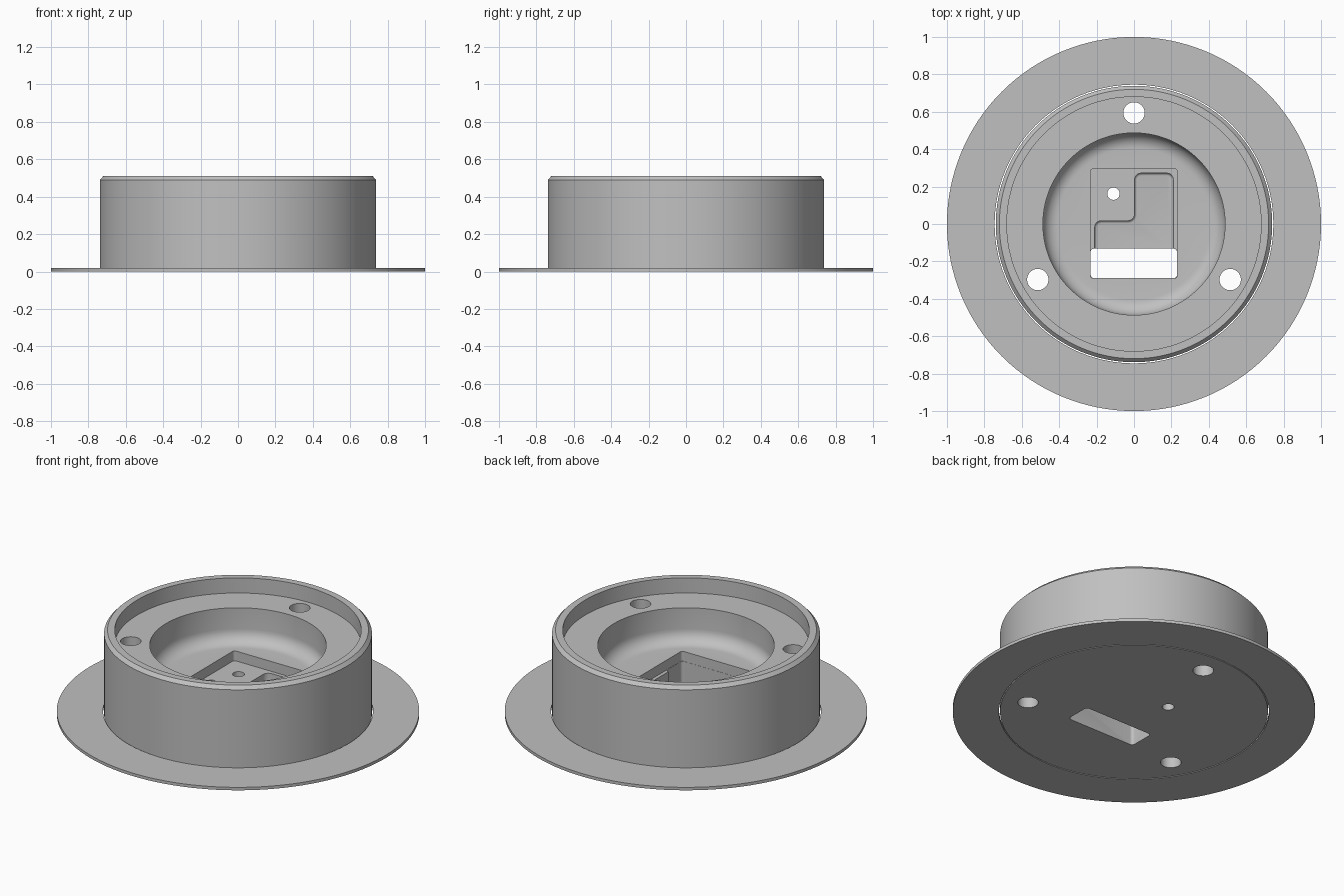
import bpy, bmesh, math

cube = bpy.data.objects.get("Cube")
if cube:
    bpy.data.objects.remove(cube, do_unlink=True)

SEG = 128
grey = bpy.data.materials.new("plain_grey")
grey.use_nodes = True
COLOR = (0.53, 0.53, 0.53, 1)
grey.diffuse_color = COLOR
grey.node_tree.nodes["Principled BSDF"].inputs["Base Color"].default_value = COLOR


def make_object(name, bm):
    bmesh.ops.recalc_face_normals(bm, faces=bm.faces)
    mesh = bpy.data.meshes.new(name)
    bm.to_mesh(mesh)
    bm.free()
    mesh.materials.append(grey)
    obj = bpy.data.objects.new(name, mesh)
    bpy.context.collection.objects.link(obj)
    return obj


def lathe(name, profile, closed=False):
    """Spin an (r, z) profile about the z axis."""
    bm = bmesh.new()
    verts = [bm.verts.new((r, 0, z)) for r, z in profile]
    pairs = list(zip(verts, verts[1:]))
    if closed:
        pairs.append((verts[-1], verts[0]))
    edges = [bm.edges.new(p) for p in pairs]
    bmesh.ops.spin(bm, geom=verts + edges, cent=(0, 0, 0), axis=(0, 0, 1),
                   angle=math.tau, steps=SEG, use_merge=True)
    bmesh.ops.remove_doubles(bm, verts=bm.verts, dist=1e-5)
    return make_object(name, bm)


def prism(name, outline, z0, z1, corner, floor_fillet=0):
    """Extrude an outline with rounded corners and an optional floor fillet."""
    bm = bmesh.new()
    base = bm.faces.new([bm.verts.new((x, y, z0)) for x, y in outline])
    top = bmesh.ops.extrude_face_region(bm, geom=[base], use_keep_orig=True)
    bmesh.ops.translate(bm, vec=(0, 0, z1 - z0),
                        verts=[v for v in top["geom"] if isinstance(v, bmesh.types.BMVert)])
    bmesh.ops.recalc_face_normals(bm, faces=bm.faces)
    upright = [e for e in bm.edges if abs(e.verts[0].co.z - e.verts[1].co.z) > 0.01]
    bmesh.ops.bevel(bm, geom=upright, offset=corner, segments=5, profile=0.5, affect='EDGES')
    if floor_fillet:
        low = [e for e in bm.edges if all(v.co.z < z0 + 1e-4 for v in e.verts)]
        bmesh.ops.bevel(bm, geom=low, offset=floor_fillet, segments=4, profile=0.5, affect='EDGES')
    return make_object(name, bm)


def drill(name, x, y, radius):
    bm = bmesh.new()
    bmesh.ops.create_cone(bm, cap_ends=True, segments=40, radius1=radius, radius2=radius, depth=2)
    bmesh.ops.translate(bm, verts=bm.verts, vec=(x, y, 0))
    return make_object(name, bm)


def rectangle(x0, x1, y0, y1):
    return [(x0, y0), (x1, y0), (x1, y1), (x0, y1)]


# Thin flange around the base, with a hairline gap to the body
flange = lathe("flange", [(0.745, 0), (1, 0), (1, 0.018), (0.745, 0.018)], closed=True)

# Round body: chamfered rim, ledge and a bowl with a filleted floor
FLOOR, BOWL, FILLET = 0.21, 0.487, 0.08
fillet = [(BOWL - FILLET + FILLET * math.cos(a), FLOOR + FILLET - FILLET * math.sin(a))
          for a in (i * math.pi / 16 for i in range(9))]
body = lathe("body", [(0, 0), (0.739, 0), (0.739, 0.49), (0.72, 0.51), (0.68, 0.51),
                      (0.68, 0.418), (BOWL, 0.418)] + fillet + [(0, FLOOR)])

# Pocket, stepped deeper recess, through slot and drilled holes
cutters = [
    prism("pocket_cutter", rectangle(-0.233, 0.231, -0.29, 0.295), 0.15, 0.6, 0.015),
    prism("step_cutter", [(-0.21, -0.2), (0.21, -0.2), (0.21, 0.272), (0.003, 0.272),
                          (0.003, 0.017), (-0.21, 0.017)], 0.08, 0.5, 0.035, 0.014),
    prism("slot_cutter", rectangle(-0.232, 0.23, -0.289, -0.132), -0.2, 0.4, 0.018),
    drill("small_hole_cutter", -0.11, 0.162, 0.033),
]
for i in range(3):
    a = math.radians(90 + 120 * i)
    cutters.append(drill("mount_hole_cutter", 0.594 * math.cos(a), 0.594 * math.sin(a), 0.057))

bpy.context.view_layer.objects.active = body
for cutter in cutters:
    cutter.hide_render = True
    mod = body.modifiers.new("cut", 'BOOLEAN')
    mod.operation, mod.solver, mod.object = 'DIFFERENCE', 'EXACT', cutter
    bpy.ops.object.modifier_apply(modifier=mod.name)
    bpy.data.objects.remove(cutter, do_unlink=True)

# Smooth curved walls, keep sharp rims
for obj in (flange, body):
    bpy.ops.object.select_all(action='DESELECT')
    obj.select_set(True)
    bpy.context.view_layer.objects.active = obj
    bpy.ops.object.shade_smooth_by_angle(angle=math.radians(30))
